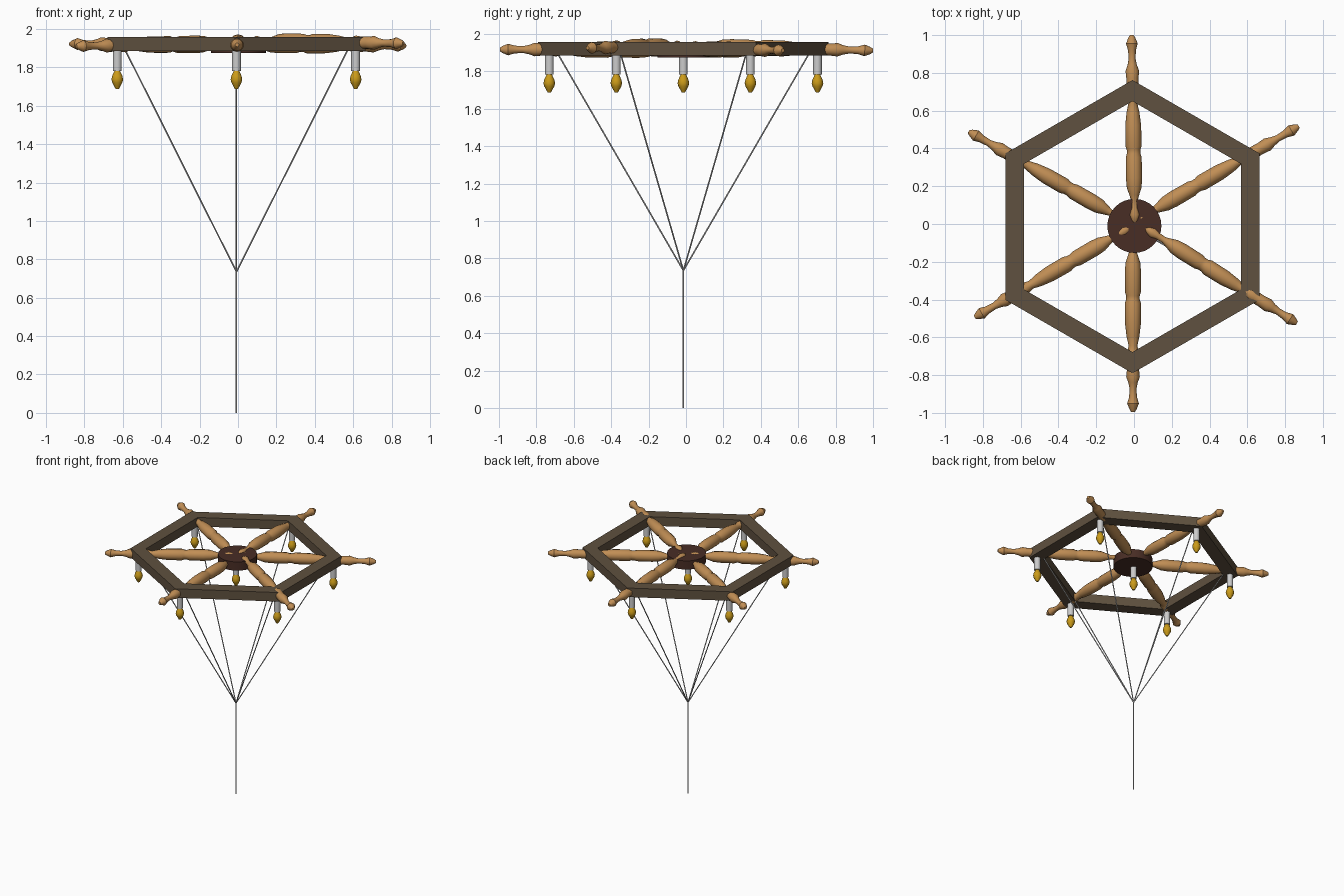
import bpy, bmesh
from math import sin, cos, pi, radians
from mathutils import Vector

if "Cube" in bpy.data.objects:
    bpy.data.objects.remove(bpy.data.objects["Cube"])

CX, CY = -0.008, -0.014          # centre of the frame


def material(name, rgb):
    m = bpy.data.materials.new(name)
    m.diffuse_color = (*rgb, 1)
    m.use_nodes = True
    m.node_tree.nodes["Principled BSDF"].inputs["Base Color"].default_value = m.diffuse_color
    return m


frame_wood = material("frame_wood", (0.115, 0.082, 0.05))
spoke_wood = material("spoke_wood", (0.53, 0.27, 0.09))
hub_wood = material("hub_wood", (0.065, 0.026, 0.018))
amber = material("amber_glass", (0.6, 0.33, 0.01))


def lathe(name, profile, start, end, sides, mat=None, smooth=None):
    """Revolve (t, radius) pairs about the line start-end; t runs 0..1."""
    start, end = Vector(start), Vector(end)
    turn = Vector((0, 0, 1)).rotation_difference(end - start)
    bm = bmesh.new()
    rings = []
    for t, r in profile:
        c = start.lerp(end, t)
        rings.append([bm.verts.new(c + turn @ Vector((r * cos(2 * pi * i / sides), r * sin(2 * pi * i / sides), 0)))
                      for i in range(sides)])
    for a, b in zip(rings, rings[1:]):
        for i in range(sides):
            j = (i + 1) % sides
            bm.faces.new((a[i], a[j], b[j], b[i]))
    bm.faces.new(rings[0][::-1])
    bm.faces.new(rings[-1])
    return finish(name, bm, mat, smooth)


def finish(name, bm, mat=None, smooth=None):
    bmesh.ops.recalc_face_normals(bm, faces=bm.faces)
    me = bpy.data.meshes.new(name)
    bm.to_mesh(me)
    bm.free()
    ob = bpy.data.objects.new(name, me)
    bpy.context.collection.objects.link(ob)
    if mat:
        me.materials.append(mat)
    if smooth:
        bpy.ops.object.select_all(action='DESELECT')
        ob.select_set(True)
        bpy.context.view_layer.objects.active = ob
        bpy.ops.object.shade_smooth_by_angle(angle=radians(smooth))
    return ob


def corner(i, radius, z):
    a = radians(90 + 60 * i)
    return Vector((CX + radius * cos(a), CY + radius * sin(a), z))


# Hexagonal frame: rectangular section swept round six corners
bm = bmesh.new()
section = [(0.664, 1.884), (0.776, 1.884), (0.776, 1.957), (0.664, 1.957)]
loops = [[bm.verts.new(corner(i, r, z)) for r, z in section] for i in range(6)]
for i in range(6):
    a, b = loops[i], loops[(i + 1) % 6]
    for k in range(4):
        m = (k + 1) % 4
        bm.faces.new((a[k], a[m], b[m], b[k]))
finish("hexagon_frame", bm, frame_wood)

# Central hub
lathe("hub", [(0, 0.143), (1, 0.143)], (0.002, -0.01, 1.875), (0.002, -0.01, 1.945), 32, hub_wood, 30)

# Turned spokes with handles, each slightly tilted
turned = [(0, 0.008), (0.015, 0.018), (0.045, 0.028), (0.08, 0.019), (0.12, 0.017), (0.15, 0.026),
          (0.19, 0.039), (0.24, 0.043), (0.35, 0.042), (0.37, 0.036), (0.39, 0.036),
          (0.41, 0.043), (0.52, 0.042), (0.59, 0.034), (0.64, 0.023), (0.67, 0.03),
          (0.69, 0.037), (0.72, 0.033), (0.77, 0.032), (0.81, 0.036), (0.84, 0.025),
          (0.875, 0.018), (0.92, 0.021), (0.955, 0.031), (0.985, 0.019), (1, 0.01)]
spokes = [((0.004, 0.004, 1.935), (-0.012, 1.0, 1.911)),
          ((-0.02, 0.0, 1.915), (-0.875, 0.49, 1.922)),
          ((-0.015, -0.015, 1.927), (-0.843, -0.494, 1.91)),
          ((-0.006, -0.02, 1.915), (-0.005, -0.995, 1.917)),
          ((0.062, -0.024, 1.937), (0.862, -0.526, 1.925)),
          ((0.0, 0.01, 1.919), (0.872, 0.518, 1.912))]
for i, (a, b) in enumerate(spokes):
    lathe(f"spoke_{i + 1}", turned, a, b, 12, spoke_wood, 35)

# Lamp holders and bulbs: one below each corner and one below the hub
bulb = [(0, 0.01), (0.1, 0.013), (0.2, 0.018), (0.38, 0.027), (0.55, 0.031), (0.7, 0.027),
        (0.85, 0.018), (1, 0.009)]
lamps = [corner(i, 0.717, 0) for i in range(6)] + [Vector((CX, CY, 0))]
for i, p in enumerate(lamps):
    lathe(f"lamp_holder_{i + 1}", [(0, 0.023), (1, 0.023)], p + Vector((0, 0, 1.782)),
          p + Vector((0, 0, 1.89)), 16, None, 30)
    lathe(f"bulb_{i + 1}", bulb, p + Vector((0, 0, 1.797)), p + Vector((0, 0, 1.688)), 14, amber, 40)

# Hanging rods: six converging on one point, then a single drop
apex = Vector((CX, CY, 0.735))
rod = [(0, 0.004), (1, 0.004)]
for i in range(6):
    lathe(f"slanted_rod_{i + 1}", rod, apex, corner(i, 0.669, 1.89), 8, None, 50)
lathe("drop_rod", rod, (CX, CY, 0), apex, 8, None, 50)
